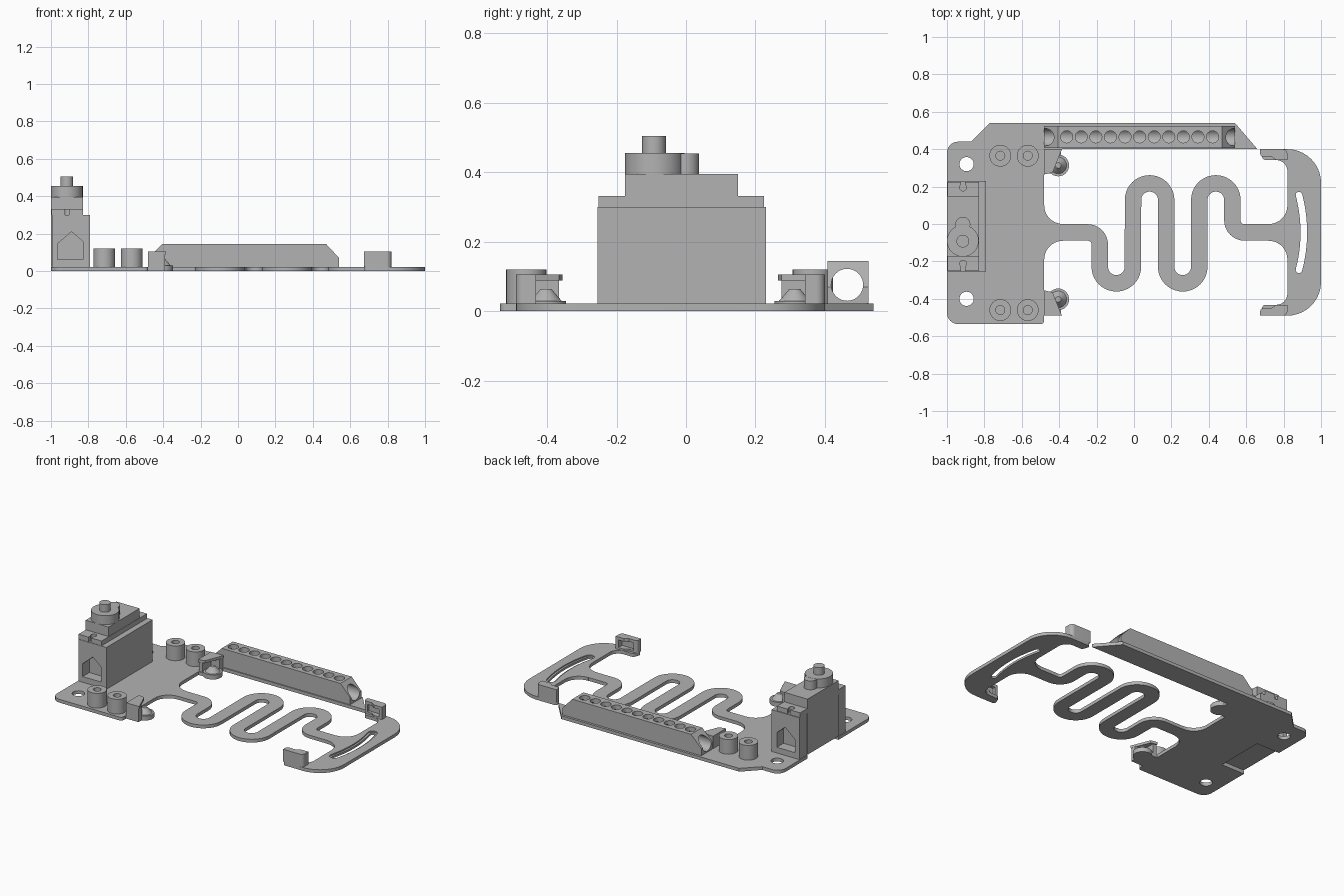
import bpy, bmesh, math
from mathutils import Vector

if "Cube" in bpy.data.objects:
    bpy.data.objects.remove(bpy.data.objects["Cube"], do_unlink=True)

grey = bpy.data.materials.new("plain grey")
grey.use_nodes = True
grey.diffuse_color = (0.45, 0.45, 0.45, 1)
grey.node_tree.nodes["Principled BSDF"].inputs["Base Color"].default_value = grey.diffuse_color

MID = -0.045          # y of the model's line of symmetry
THICK = 0.022         # sheet thickness
parts = []


def fillet(points, closed=True, steps=10):
    """Round the corners of a path given as (x, y[, radius])."""
    out, n = [], len(points)
    for i, p in enumerate(points):
        c, r = Vector(p[:2]), p[2] if len(p) > 2 else 0
        if not r or (not closed and i in (0, n - 1)):
            out.append(c)
            continue
        a = (Vector(points[i - 1][:2]) - c).normalized()
        b = (Vector(points[(i + 1) % n][:2]) - c).normalized()
        half = a.angle(b) / 2
        centre = c + (a + b).normalized() * (r / math.sin(half))
        v0 = c + a * (r / math.tan(half)) - centre
        v1 = c + b * (r / math.tan(half)) - centre
        sweep = math.pi - 2 * half
        for k in range(steps + 1):
            t = k / steps
            out.append(centre + (v0 * math.sin((1 - t) * sweep)
                                 + v1 * math.sin(t * sweep)) / math.sin(sweep))
    clean = [out[0]]
    for p in out[1:]:
        if (p - clean[-1]).length > 1e-4:
            clean.append(p)
    return clean


def ribbon(path, width, capped=False):
    """Outline of a band that follows a path."""
    left, right = [], []
    for i, p in enumerate(path):
        d = (path[min(i + 1, len(path) - 1)] - path[max(i - 1, 0)]).normalized()
        side = Vector((-d.y, d.x)) * width / 2
        left.append(p + side)
        right.append(p - side)

    def cap(p, edge):
        if not capped:
            return []
        r, a = edge - p, [-math.pi * k / 8 for k in range(1, 8)]
        return [p + Vector((r.x * math.cos(t) - r.y * math.sin(t),
                            r.x * math.sin(t) + r.y * math.cos(t))) for t in a]
    return left + cap(path[-1], left[-1]) + right[::-1] + cap(path[0], right[0])


def circle(x, y, r, n=32):
    return [(x + r * math.cos(math.tau * k / n), y + r * math.sin(math.tau * k / n))
            for k in range(n)]


def rect(x0, x1, y0, y1):
    return [(x0, y0), (x1, y0), (x1, y1), (x0, y1)]


def prism(name, outlines, lo, hi, axis="z"):
    """Extrude one or several outlines along an axis."""
    if not isinstance(outlines[0], list):
        outlines = [outlines]
    place = {"z": lambda a, b, h: (a, b, h),
             "y": lambda a, b, h: (a, h, b),
             "x": lambda a, b, h: (h, a, b)}[axis]
    bm = bmesh.new()
    for o in outlines:
        low = [bm.verts.new(place(p[0], p[1], lo)) for p in o]
        top = [bm.verts.new(place(p[0], p[1], hi)) for p in o]
        bm.faces.new(low)
        bm.faces.new(top)
        for i in range(len(o)):
            j = (i + 1) % len(o)
            bm.faces.new((low[i], low[j], top[j], top[i]))
    bmesh.ops.recalc_face_normals(bm, faces=bm.faces)
    mesh = bpy.data.meshes.new(name)
    bm.to_mesh(mesh)
    bm.free()
    mesh.materials.append(grey)
    ob = bpy.data.objects.new(name, mesh)
    bpy.context.collection.objects.link(ob)
    parts.append(ob)
    return ob


def cut(ob, *args):
    """Subtract a prism from a part."""
    tool = prism("cutter", *args)
    parts.remove(tool)
    tool.hide_render = True
    mod = ob.modifiers.new("cut", "BOOLEAN")
    mod.operation, mod.solver, mod.object = "DIFFERENCE", "EXACT", tool
    bpy.context.view_layer.objects.active = ob
    bpy.ops.object.modifier_apply(modifier=mod.name)
    bpy.data.objects.remove(tool, do_unlink=True)


def flip(outline):
    return [(p[0], 2 * MID - p[1]) for p in outline]


# Base plate with mounting holes and a notch for the motor
base = prism("base_plate", fillet([
    (-1, -0.535, 0.06), (-0.48, -0.535, 0.02), (-0.48, -0.09, 0.1), (-0.38, -0.09),
    (-0.38, 0), (-0.48, 0, 0.1), (-0.48, 0.4), (0.66, 0.4), (0.54, 0.54),
    (-0.77, 0.54), (-0.87, 0.44), (-1, 0.44, 0.06)]), 0, THICK)
cut(base, [circle(-0.895, 0.32, 0.038), circle(-0.895, -0.4, 0.038)], -0.1, 0.1)
cut(base, rect(-1.1, -0.83, -0.175, 0.15), -0.1, 0.1)

# Winding flexible strip
bends = [(-0.38, MID), (-0.183, MID, 0.065)]
for i, x in enumerate((-0.183, -0.005, 0.172, 0.349)):
    y = -0.317 if i % 2 == 0 else 0.217
    bends += [(x, y, 0.088), (x + 0.177, y, 0.088)]
bends += [(0.526, MID, 0.065), (0.73, MID)]
prism("flexible_strip", ribbon(fillet(bends, closed=False), 0.088), 0, THICK)

# Curved handle with an arc slot
half = [(0.72, 0), (0.82, 0, 0.099), (0.82, 0.342, 0.06), (0.69, 0.342, 0.02),
        (0.67, 0.4, 0.015), (1, 0.4, 0.18)]
mirrored = [(x, 2 * MID - y, *r) for x, y, *r in half]
handle = prism("handle", fillet(half + mirrored[::-1]), 0, THICK)
arc = [Vector((0.908 - 0.65 * d * d, MID + d)) for d in
       [0.2 * k / 10 for k in range(-10, 11)]]
cut(handle, ribbon(arc, 0.06, True), 0.014, 0.1)
cut(handle, ribbon(arc, 0.035, True), -0.1, 0.1)

# Hollow clips on the handle tips and on the base, on both sides
for side, f in (("left", lambda o: o), ("right", flip)):
    block = fillet([(0.675, 0.4), (0.675, 0.36, 0.015), (0.735, 0.36), (0.76, 0.342),
                    (0.82, 0.342), (0.82, 0.4, 0.025)])
    clip = prism("handle_clip_" + side, f(block), THICK, 0.105)
    cut(clip, f(rect(0.70, 0.80, 0.3, 0.38)), 0.035, 0.085)
    top = [(-0.48, 0.4), (-0.385, 0.4), (-0.435, 0.275), (-0.48, 0.265)]
    prism("base_clip_roof_" + side, f(top), 0.088, 0.105)
    prism("base_clip_wall_" + side, f(rect(-0.48, -0.39, 0.365, 0.4)), 0, 0.09)
    prism("base_clip_web_" + side, f(rect(-0.48, -0.455, 0.275, 0.37)), THICK, 0.09)
    prism("base_clip_pad_" + side, f(circle(-0.405, 0.313, 0.058)), 0, 0.03)
    prism("base_clip_tab_" + side, f(rect(-0.48, -0.4, 0.27, 0.37)), 0, THICK)
    bpy.ops.mesh.primitive_cone_add(vertices=32, radius1=0.045, radius2=0.015, depth=0.035,
                                    location=(*f([(-0.405, 0.313)])[0], 0.047))
    cone = bpy.context.object
    cone.name = "base_clip_cone_" + side
    cone.data.materials.append(grey)
    parts.append(cone)

# Hollow screw posts
for x in (-0.715, -0.568):
    for y in (0.365, -0.46):
        post = prism("screw_post", circle(x, y, 0.058), 0.01, 0.12)
        cut(post, circle(x, y, 0.024), 0.025, 0.2)

# Drilled tube along the back edge
tube = prism("drilled_tube", [(-0.48, 0.015), (0.54, 0.015), (0.54, 0.07), (0.47, 0.145),
                              (-0.405, 0.145), (-0.48, 0.07)], 0.407, 0.525, "y")
cut(tube, circle(0.464, 0.076, 0.046), -1, 1, "x")
cut(tube, [circle(-0.36 + 0.078 * k, 0.466, 0.032) for k in range(11)], 0.08, 0.3)

# Motor bracket: back wall and two posts with gabled windows
prism("bracket_wall", rect(-0.83, -0.79, -0.255, 0.23), THICK, 0.3)
window = [(-0.965, 0.06), (-0.815, 0.06), (-0.815, 0.145), (-0.89, 0.21), (-0.965, 0.145)]
for name, y0, y1 in (("front", -0.255, -0.175), ("back", 0.15, 0.23)):
    post = prism("bracket_post_" + name, rect(-0.995, -0.79, y0, y1), 0.01, 0.3)
    cut(post, window, y0 - 0.1 if name == "front" else y0 + 0.01,
        y1 - 0.01 if name == "front" else y1 + 0.1, "y")

# Motor body, ears, gear housing and shaft
prism("motor_body", rect(-1, -0.83, -0.175, 0.15), 0.025, 0.395)
ears = prism("motor_ears", rect(-0.998, -0.828, -0.252, 0.225), 0.3, 0.332)
cut(ears, [circle(-0.914, -0.212, 0.018), circle(-0.914, 0.195, 0.018)], 0.2, 0.5)
cut(ears, [rect(-0.924, -0.904, -0.3, -0.215), rect(-0.924, -0.904, 0.2, 0.3)], 0.2, 0.5)
prism("gear_housing", circle(-0.915, -0.09, 0.085), 0.39, 0.455)
prism("small_gear_housing", circle(-0.915, -0.002, 0.04), 0.39, 0.454)
prism("motor_shaft", circle(-0.915, -0.092, 0.034), 0.45, 0.505)

# Smooth the round walls, keep the edges sharp
bpy.ops.object.select_all(action="DESELECT")
for ob in parts:
    ob.select_set(True)
bpy.context.view_layer.objects.active = base
bpy.ops.object.shade_smooth_by_angle(angle=math.radians(30))
